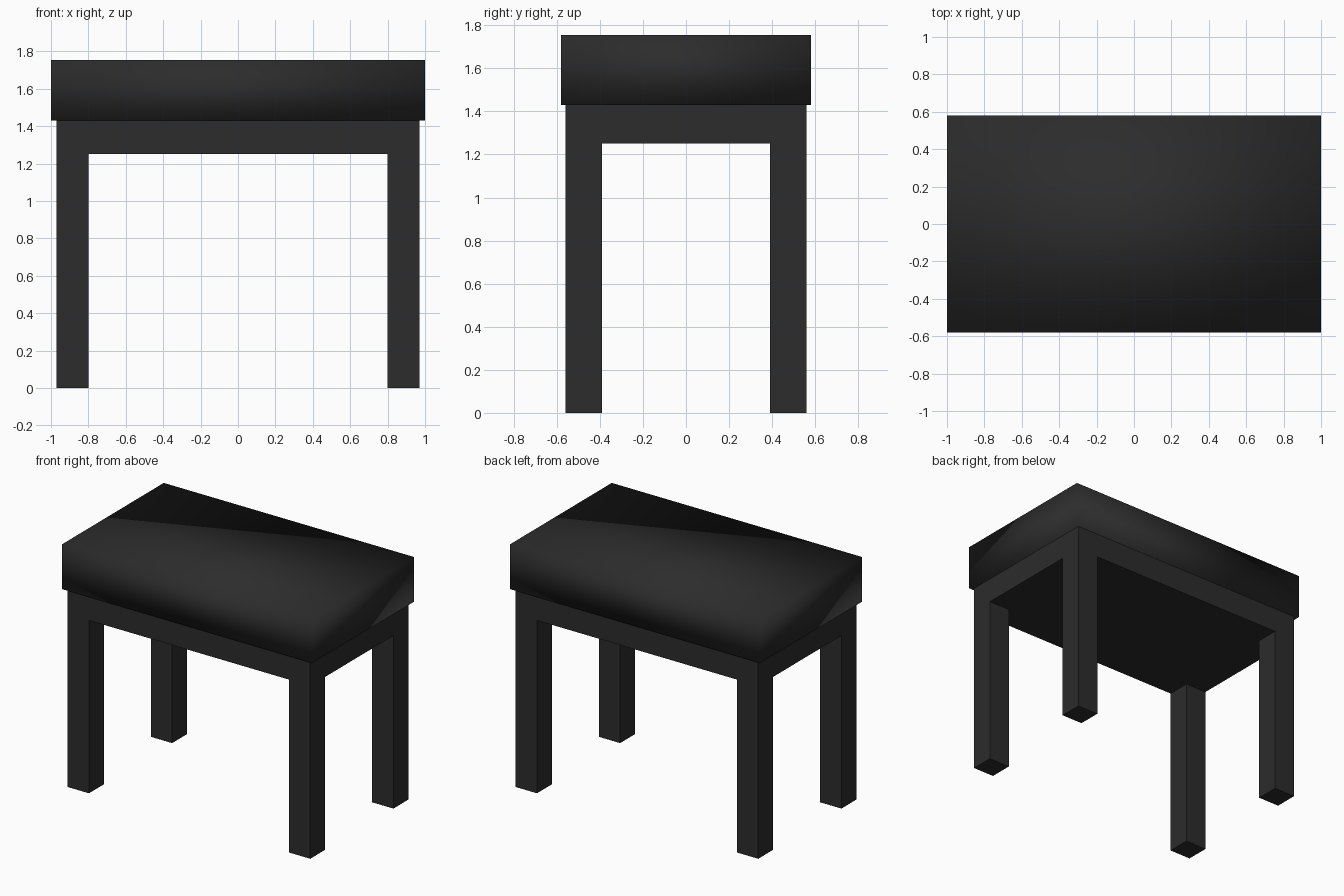
import bpy, bmesh

if "Cube" in bpy.data.objects:
    bpy.data.objects.remove(bpy.data.objects["Cube"])

black = bpy.data.materials.new("black")
black.diffuse_color = (0.025, 0.025, 0.025, 1)
black.use_nodes = True
black.node_tree.nodes["Principled BSDF"].inputs["Base Color"].default_value = black.diffuse_color


def finish(name, bm, smooth):
    bmesh.ops.recalc_face_normals(bm, faces=bm.faces)
    for f in bm.faces:
        f.smooth = smooth
    mesh = bpy.data.meshes.new(name)
    bm.to_mesh(mesh)
    bm.free()
    mesh.materials.append(black)
    obj = bpy.data.objects.new(name, mesh)
    bpy.context.collection.objects.link(obj)
    return obj


def box(size, z0, z1):
    bm = bmesh.new()
    bmesh.ops.create_cube(bm, size=1)
    for v in bm.verts:
        v.co.x *= size[0]
        v.co.y *= size[1]
        v.co.z = z1 if v.co.z > 0 else z0
    return bm


# Padded seat: a plain box with fully smoothed normals
finish("seat_cushion", box((2.0, 1.16), 1.43, 1.755), True)

# Frame: solid slab, cut into a 3x3 layout, legs extruded from the corners
W, D, LEG, APRON = 0.97, 0.56, 0.17, 1.25
bm = box((2 * W, 2 * D), APRON, 1.43)
for axis, inner in ((0, W - LEG), (1, D - LEG)):
    for s in (-1, 1):
        co, no = [0, 0, 0], [0, 0, 0]
        co[axis], no[axis] = s * inner, 1
        bmesh.ops.bisect_plane(bm, geom=bm.verts[:] + bm.edges[:] + bm.faces[:],
                               plane_co=co, plane_no=no)
bm.normal_update()
corners = []
for f in bm.faces:
    c = f.calc_center_median()
    if f.normal.z < -0.5 and abs(c.x) > W - LEG and abs(c.y) > D - LEG:
        corners.append(f)
for f in corners:
    leg = bmesh.ops.extrude_discrete_faces(bm, faces=[f])["faces"][0]
    for v in leg.verts:
        v.co.z = 0
finish("leg_frame", bm, False)
